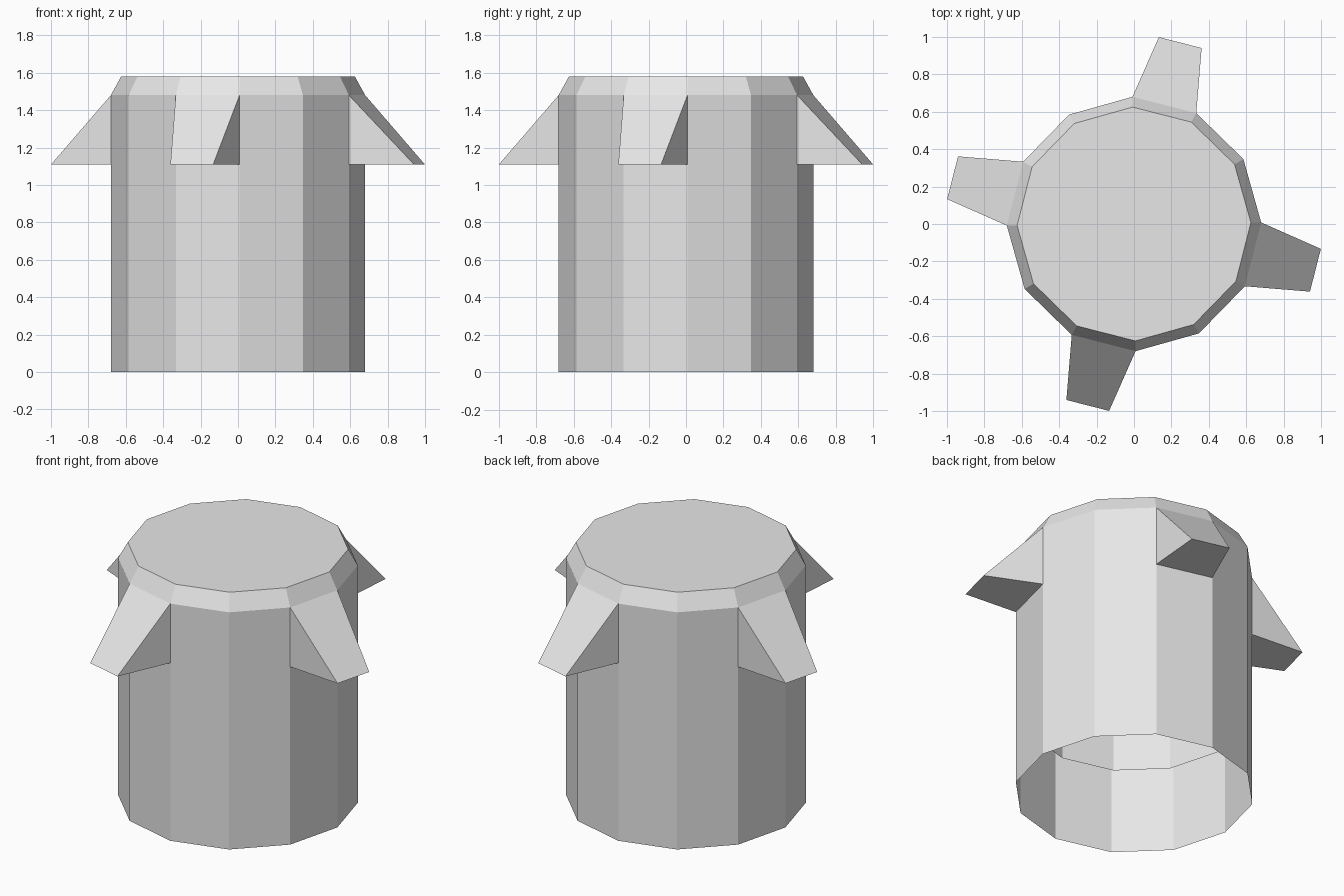
import bpy, bmesh, math
from mathutils import Matrix

cube = bpy.data.objects.get("Cube")
if cube:
    bpy.data.objects.remove(cube, do_unlink=True)

SIDES = 12
TWIST = math.radians(0.7)
R_WALL, R_TOP = 0.68, 0.625
Z_SHOULDER, Z_TOP = 1.48, 1.58

grey = bpy.data.materials.new("light_grey")
grey.use_nodes = True
grey.diffuse_color = (0.8, 0.8, 0.8, 1)
grey.node_tree.nodes["Principled BSDF"].inputs["Base Color"].default_value = (0.8, 0.8, 0.8, 1)


def finish(name, bm):
    mesh = bpy.data.meshes.new(name)
    bm.to_mesh(mesh)
    bm.free()
    mesh.materials.append(grey)
    obj = bpy.data.objects.new(name, mesh)
    bpy.context.collection.objects.link(obj)
    return obj


def lathe(name, profile, cap=False, inward=False):
    """Twelve-sided shell through (radius, height) rings, bottom to top."""
    bm = bmesh.new()
    rings = []
    for r, z in profile:
        angles = [TWIST + math.tau * i / SIDES for i in range(SIDES)]
        rings.append([bm.verts.new((r * math.cos(a), r * math.sin(a), z)) for a in angles])
    for low, high in zip(rings, rings[1:]):
        for i in range(SIDES):
            j = (i + 1) % SIDES
            bm.faces.new((low[i], low[j], high[j], high[i]))
    if cap:
        bm.faces.new(rings[-1])
    if inward:
        bmesh.ops.reverse_faces(bm, faces=bm.faces[:])
    return finish(name, bm)


# Hollow body with a bevelled shoulder and closed top
lathe("body", [(R_WALL, 0), (R_WALL, Z_SHOULDER), (R_TOP, Z_TOP)], cap=True)

# Narrower lining hanging inside the body, open at the bottom
lathe("inner_lining", [(0.62, 0.5), (0.62, Z_TOP - 0.005)], inward=True)


# Tapered wedge fins, one on every third side
def fin(name, angle):
    apothem = R_WALL * math.cos(math.pi / SIDES)
    half = R_WALL * math.sin(math.pi / SIDES)
    tip, tip_half, z_low = 1.001, 0.118, 1.11
    bm = bmesh.new()
    top, base, end = [
        [bm.verts.new((x, s * w, z)) for s in (-1, 1)]
        for x, w, z in ((apothem, half, Z_SHOULDER), (apothem, half, z_low), (tip, tip_half, z_low))
    ]
    bm.faces.new((top[0], end[0], end[1], top[1]))
    bm.faces.new((base[0], base[1], end[1], end[0]))
    bm.faces.new((top[0], base[0], end[0]))
    bm.faces.new((top[1], end[1], base[1]))
    bm.transform(Matrix.Rotation(angle, 4, "Z"))
    finish(name, bm)


for i, side in enumerate(("left", "back", "right", "front")):
    fin(side + "_fin", TWIST + math.radians(-15 + 90 * i))
